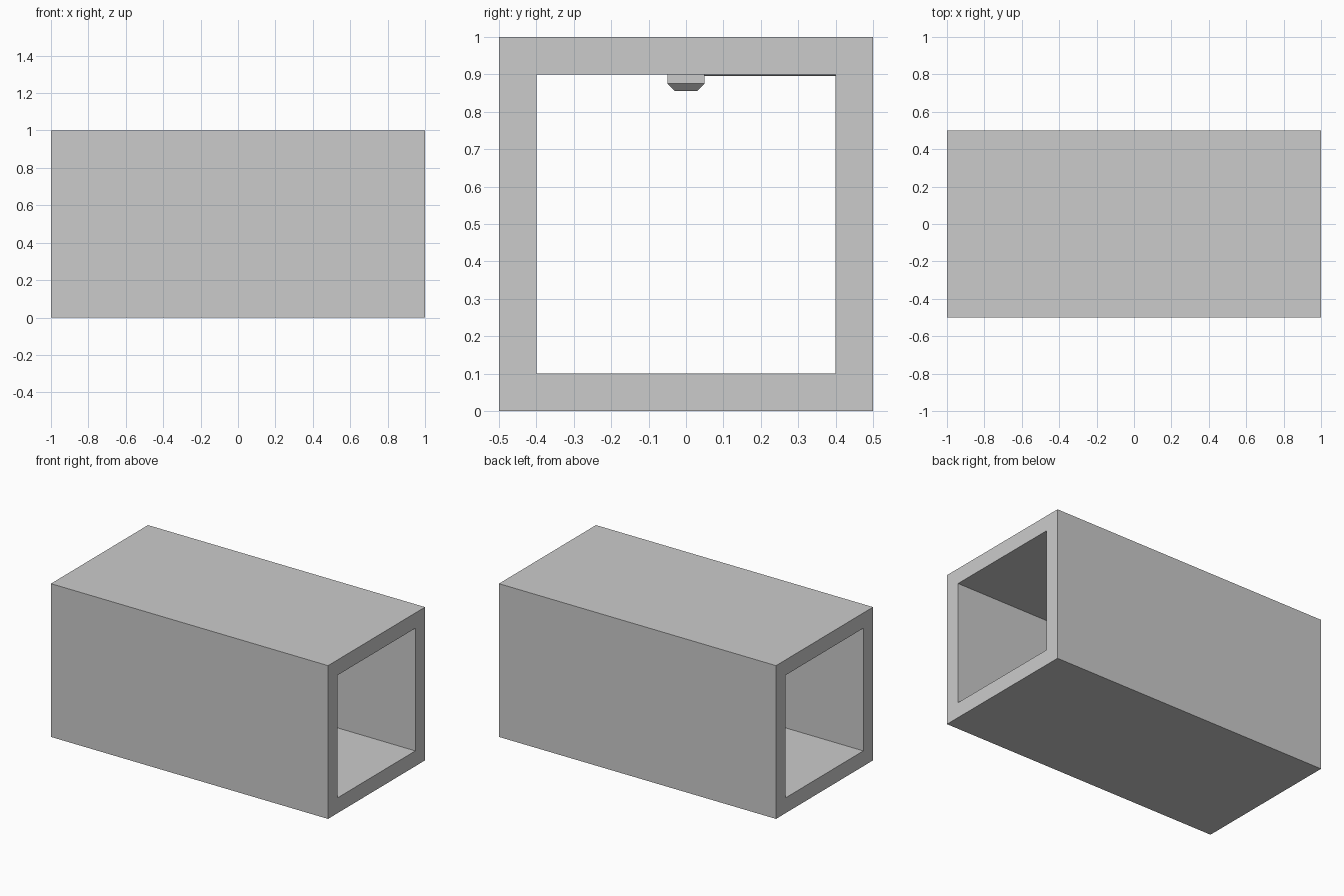
import bpy, bmesh, math

if "Cube" in bpy.data.objects:
    bpy.data.objects.remove(bpy.data.objects["Cube"])


def mesh_object(name, bm):
    bmesh.ops.recalc_face_normals(bm, faces=bm.faces)
    mesh = bpy.data.meshes.new(name)
    bm.to_mesh(mesh)
    bm.free()
    obj = bpy.data.objects.new(name, mesh)
    bpy.context.collection.objects.link(obj)
    return obj


def square(bm, half, z):
    return [bm.verts.new((sx * half, sy * half, z))
            for sx, sy in ((-1, -1), (1, -1), (1, 1), (-1, 1))]


def bridge(bm, a, b):
    for i in range(len(a)):
        j = (i + 1) % len(a)
        bm.faces.new((a[i], a[j], b[j], b[i]))


# Square tunnel, open at both ends
bm = bmesh.new()
loops = []
for x in (-1, 1):
    for h in (0.5, 0.4):
        loops.append([bm.verts.new((x, sy * h, 0.5 + sz * h))
                      for sy, sz in ((-1, -1), (1, -1), (1, 1), (-1, 1))])
outer_l, inner_l, outer_r, inner_r = loops
for a, b in ((outer_l, outer_r), (outer_r, inner_r),
             (inner_r, inner_l), (inner_l, outer_l)):
    bridge(bm, a, b)
mesh_object("tunnel", bm)

# Ceiling lamp with a tapered underside
bm = bmesh.new()
rings = [square(bm, h, z) for h, z in ((0.05, 0.90), (0.05, 0.875), (0.03, 0.855))]
bridge(bm, rings[0], rings[1])
bridge(bm, rings[1], rings[2])
bm.faces.new(rings[0])
bm.faces.new(rings[2])
mesh_object("ceiling_lamp", bm)

# Thin cable half sunk in the ceiling, from the lamp to the side wall
bm = bmesh.new()
ends = [[bm.verts.new((0.005 * math.cos(k * math.tau / 8), y,
                       0.90 + 0.005 * math.sin(k * math.tau / 8)))
         for k in range(8)] for y in (0.045, 0.405)]
bridge(bm, *ends)
for ring in ends:
    bm.faces.new(ring)
mesh_object("lamp_cable", bm)
